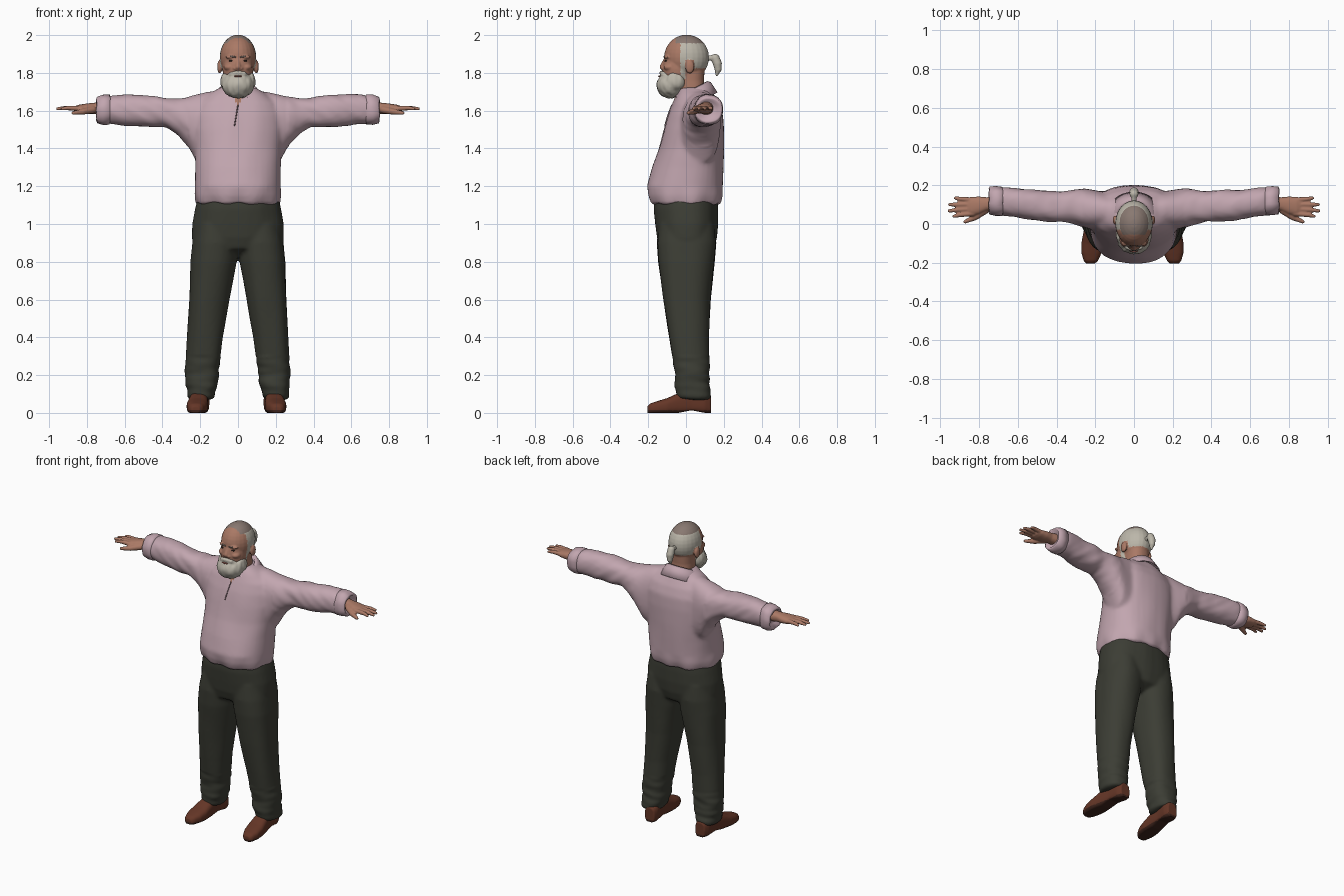
import bpy, bmesh, math
from mathutils import Vector, Matrix, noise

if "Cube" in bpy.data.objects:
    bpy.data.objects.remove(bpy.data.objects["Cube"], do_unlink=True)


def material(name, *rgb):
    m = bpy.data.materials.new(name)
    m.use_nodes = True
    m.diffuse_color = (*rgb, 1)
    bsdf = next(n for n in m.node_tree.nodes if n.type == 'BSDF_PRINCIPLED')
    bsdf.inputs["Base Color"].default_value = (*rgb, 1)
    bsdf.inputs["Roughness"].default_value = 0.8
    return m


SHIRT = material("dusty pink cloth", 0.54, 0.38, 0.43)
SEAM = material("shirt seam", 0.2, 0.13, 0.15)
TROUSER = material("dark olive cloth", 0.045, 0.047, 0.035)
LEATHER = material("brown leather", 0.13, 0.037, 0.02)
SOLE = material("dark sole", 0.05, 0.018, 0.012)
SKIN = material("skin", 0.40, 0.19, 0.13)
BEARD = material("pale grey hair", 0.50, 0.47, 0.40)
CROWN = material("cropped hair", 0.25, 0.19, 0.165)
DARK = material("eye dark", 0.03, 0.02, 0.015)
LIP = material("lip", 0.25, 0.09, 0.07)


def loft(bm, axis, rows, p=2.3, n=36, side=1):
    """Skin rounded sections; each row is position, a min/max, b min/max."""
    rings = []
    for t, a0, a1, b0, b1 in rows:
        ring = []
        for i in range(n):
            ang = math.tau * i / n
            c, s = math.cos(ang), math.sin(ang)
            a = (a0 + a1) / 2 + (a1 - a0) / 2 * math.copysign(abs(c) ** (2 / p), c)
            b = (b0 + b1) / 2 + (b1 - b0) / 2 * math.copysign(abs(s) ** (2 / p), s)
            x, y, z = {'x': (t, a, b), 'y': (a, t, b), 'z': (a, b, t)}[axis]
            ring.append(bm.verts.new((x * side, y, z)))
        rings.append(ring)
    for r, q in zip(rings, rings[1:]):
        for i in range(n):
            bm.faces.new((r[i], r[(i + 1) % n], q[(i + 1) % n], q[i]))
    bm.faces.new(rings[0])
    bm.faces.new(rings[-1])


def blob(bm, loc, size):
    bmesh.ops.create_uvsphere(bm, u_segments=24, v_segments=16, radius=1,
                              matrix=Matrix.Translation(loc) @ Matrix.Diagonal((*size, 1)))


def tube(bm, pts):
    """Chain of tapered segments; each point is x, y, z, radius."""
    for x, y, z, r in pts:
        blob(bm, (x, y, z), (r, r, r))
    for p, q in zip(pts, pts[1:]):
        a, b = Vector(p[:3]), Vector(q[:3])
        m = Matrix.Translation((a + b) / 2) @ (b - a).to_track_quat('Z', 'Y').to_matrix().to_4x4()
        bmesh.ops.create_cone(bm, cap_ends=True, segments=16, radius1=p[3], radius2=q[3],
                              depth=(b - a).length, matrix=m)


def finish(bm, name, mats, voxel=None, smooth=4, fold=None, rule=None):
    """Make the object, fuse its pieces, add cloth folds and colour its faces."""
    bmesh.ops.recalc_face_normals(bm, faces=bm.faces)
    me = bpy.data.meshes.new(name)
    bm.to_mesh(me)
    bm.free()
    ob = bpy.data.objects.new(name, me)
    bpy.context.collection.objects.link(ob)
    if voxel:
        mod = ob.modifiers.new("fuse", 'REMESH')
        mod.mode, mod.voxel_size = 'VOXEL', voxel
        mod = ob.modifiers.new("soften", 'SMOOTH')
        mod.factor, mod.iterations = 0.5, smooth
        ob.data = bpy.data.meshes.new_from_object(ob.evaluated_get(bpy.context.evaluated_depsgraph_get()))
        ob.modifiers.clear()
    me = ob.data
    me.name = name
    if fold:
        moved = [v.co + v.normal * fold(v.co) for v in me.vertices]
        for v, co in zip(me.vertices, moved):
            v.co = co
    me.materials.clear()
    for m in mats:
        me.materials.append(m)
    for f in me.polygons:
        f.use_smooth = True
        f.material_index = rule(f.center, f.normal) if rule else 0
    return ob


# Shirt: body and both sleeves
bm = bmesh.new()
loft(bm, 'z', [(1.105, -.222, .222, -.185, .18), (1.15, -.23, .23, -.202, .192),
               (1.2, -.228, .228, -.207, .194), (1.3, -.226, .226, -.178, .197),
               (1.4, -.23, .23, -.143, .199), (1.5, -.24, .24, -.115, .199),
               (1.58, -.235, .235, -.092, .195), (1.64, -.21, .21, -.07, .175),
               (1.69, -.15, .15, -.05, .145), (1.725, -.09, .09, -.035, .115)])
for s in (1, -1):
    loft(bm, 'x', [(.05, -.02, .16, 1.3, 1.705), (.15, -.03, .17, 1.29, 1.7),
                   (.22, -.03, .18, 1.33, 1.683), (.26, -.015, .182, 1.41, 1.673),
                   (.31, 0, .178, 1.47, 1.668), (.38, .01, .17, 1.51, 1.67),
                   (.48, .015, .175, 1.513, 1.68), (.58, .028, .182, 1.518, 1.692),
                   (.67, .045, .187, 1.53, 1.68), (.71, .052, .185, 1.54, 1.668)], side=s)


def shirt_folds(c):
    x = abs(c.x)
    d = .007 * noise.noise(Vector((c.x * 9, c.y * 7, c.z * 4)))
    if x > .26:
        d += .005 * noise.noise(Vector((c.x * 16 + c.z * 18, c.y * 10, c.z * 8)))
    if c.z < 1.2 and x < .26:
        d += .005 * math.sin(math.atan2(c.y, c.x) * 9) * (1.2 - c.z) / .1
    return d


shirt = finish(bm, "shirt", [SHIRT, SKIN], .011, 6, shirt_folds,
               lambda c, n: int(c.y < .02 and c.z > 1.625 and abs(c.x) < (c.z - 1.62) * .5))

# Placket seam below the collar opening
bm = bmesh.new()
path = []
for i in range(7):
    ok, co, nor, _ = shirt.closest_point_on_mesh(Vector((-.003 * i, -.3, 1.63 - i * .018)))
    near = shirt.ray_cast(Vector((-.003 * i, -.5, 1.63 - i * .018)), Vector((0, 1, 0)))
    path.append((*(near[1] if near[0] else co), .003))
tube(bm, path)
finish(bm, "placket_seam", [SEAM])

# Folded collar, open at the front
bm = bmesh.new()
rows = []
for i in range(41):
    t = i / 20 - 1
    back = (1 + math.cos(t * math.pi)) / 2
    row = []
    for r, turn, drop in ((.078, 2.85, .06), (.083, 2.85, 0), (.098, 2.75, .004), (.136, 2.3, .058)):
        a = t * turn
        row.append(bm.verts.new((math.sin(a) * r * 1.03, .035 + math.cos(a) * r * .95,
                                 1.685 + .068 * back - drop)))
    rows.append(row)
for a, b in zip(rows, rows[1:]):
    for j in range(3):
        bm.faces.new((a[j], a[j + 1], b[j + 1], b[j]))
collar = finish(bm, "collar", [SHIRT])
mod = collar.modifiers.new("cloth thickness", 'SOLIDIFY')
mod.thickness, mod.offset = .007, 0

for s, label in ((1, "left"), (-1, "right")):
    # Rolled cuff, hollow at the wrist
    bm = bmesh.new()
    loft(bm, 'x', [(.675, .052, .18, 1.54, 1.672), (.68, .043, .193, 1.525, 1.685),
                   (.715, .044, .196, 1.524, 1.682), (.745, .05, .192, 1.533, 1.672),
                   (.75, .06, .182, 1.545, 1.66), (.725, .07, .165, 1.56, 1.65)], side=s)
    finish(bm, label + "_cuff", [SHIRT],
           fold=lambda c: .005 * noise.noise(Vector((c.x * 12, c.y * 25, c.z * 25))))

    # Hand with spread fingers
    bm = bmesh.new()
    loft(bm, 'x', [(.69, .07, .15, 1.575, 1.65), (.76, .068, .138, 1.583, 1.642),
                   (.8, .05, .142, 1.583, 1.638), (.84, .042, .14, 1.588, 1.632),
                   (.862, .05, .132, 1.595, 1.625)], side=s, n=24)
    for y0, x1, y1 in ((.054, .93, .04), (.078, .955, .068), (.101, .952, .1), (.124, .922, .134)):
        tube(bm, [(s * .83, y0, 1.612, .014), (s * (.87 + x1) / 2, (y0 + y1) / 2, 1.614, .012),
                  (s * x1, y1, 1.61, .009)])
    tube(bm, [(s * .77, .07, 1.605, .02), (s * .82, .035, 1.595, .016), (s * .872, .012, 1.588, .01)])
    finish(bm, label + "_hand", [SKIN], .005, 3)

    # Shoe with toes turned slightly outward
    bm = bmesh.new()
    loft(bm, 'y', [(y, -w, w, -.008, h) for y, w, h in
                   ((-.205, .022, .035), (-.19, .037, .05), (-.15, .052, .063), (-.1, .057, .078),
                    (-.04, .051, .105), (.03, .045, .125), (.1, .046, .12), (.132, .034, .095))], p=2.8)
    for v in bm.verts:
        v.co.x = s * (v.co.x + .198 - v.co.y * .09) - .008
        arch = .014 if .0 < v.co.y < .05 else 0
        v.co.z = max(v.co.z, arch)
    finish(bm, label + "_shoe", [LEATHER, SOLE], .006, 3,
           rule=lambda c, n: int(c.z < .014))

# Trousers: hips and both legs
bm = bmesh.new()
loft(bm, 'z', [(.83, -.12, .12, -.06, .08), (.87, -.235, .235, -.135, .145),
               (.93, -.242, .242, -.152, .163), (1.0, -.24, .24, -.16, .17),
               (1.08, -.226, .226, -.168, .17), (1.14, -.212, .212, -.165, .165)])
for s in (1, -1):
    loft(bm, 'z', [(.075, .132, .262, -.045, .128), (.11, .122, .27, -.055, .128),
                   (.15, .108, .275, -.062, .124), (.2, .103, .277, -.06, .12),
                   (.4, .08, .268, -.09, .12), (.6, .046, .259, -.12, .13),
                   (.8, .008, .252, -.145, .15), (.9, .0, .24, -.15, .16),
                   (1.0, .02, .22, -.14, .15)], side=s)


def trouser_folds(c):
    d = .006 * noise.noise(Vector((c.x * 10, c.y * 10, c.z * 2.5)))
    if c.z < .3:
        d += .007 * noise.noise(Vector((c.x * 8, c.y * 8, c.z * 28)))
    return d


finish(bm, "trousers", [TROUSER], .01, 5, trouser_folds)

# Head: skull, face, nose, brow, ears and neck
bm = bmesh.new()
blob(bm, (0, .003, 1.882), (.097, .119, .12))
blob(bm, (0, -.042, 1.82), (.082, .084, .12))
loft(bm, 'z', [(1.6, -.09, .09, -.03, .11), (1.68, -.072, .072, -.035, .1),
               (1.76, -.068, .068, -.05, .095), (1.84, -.07, .07, -.05, .1)])
tube(bm, [(0, -.107, 1.872, .011), (0, -.125, 1.832, .015), (0, -.12, 1.824, .013)])
for s in (1, -1):
    blob(bm, (s * .016, -.119, 1.824), (.012, .013, .01))
    blob(bm, (s * .035, -.099, 1.884), (.032, .017, .01))
    blob(bm, (s * .045, -.085, 1.83), (.03, .034, .02))
    blob(bm, (s * .097, .02, 1.832), (.013, .024, .036))


def head_colour(c, n):
    if c.z > 1.957 and c.y > -.055:
        return 2
    low = 1.87 if c.y < .045 else 1.825
    if c.y > -.028 and c.z > low:
        return 1
    sideburn = -.03 < c.y < -.004 and abs(c.x) > .06 and c.z > 1.77
    return int(sideburn)


finish(bm, "head", [SKIN, BEARD, CROWN], .005, 3, rule=head_colour)

# Full beard and moustache
bm = bmesh.new()
blob(bm, (0, -.084, 1.735), (.086, .072, .07))
for s in (1, -1):
    blob(bm, (s * .06, -.058, 1.755), (.033, .052, .05))
    tube(bm, [(s * .008, -.127, 1.8, .013), (s * .035, -.118, 1.793, .014), (s * .055, -.095, 1.77, .013)])
finish(bm, "beard", [BEARD], .006, 4,
       lambda c: .004 * noise.noise(Vector((c.x * 50, c.y * 50, c.z * 18))))

# Ponytail
bm = bmesh.new()
tube(bm, [(0, .112, 1.875, .014), (0, .135, 1.882, .013), (0, .155, 1.878, .023),
          (0, .166, 1.85, .024), (0, .17, 1.82, .019), (0, .163, 1.79, .008)])
finish(bm, "ponytail", [BEARD], .005, 3)

# Eyes, eyebrows and mouth
for s, label in ((1, "left"), (-1, "right")):
    bm = bmesh.new()
    blob(bm, (s * .035, -.105, 1.864), (.014, .009, .005))
    finish(bm, label + "_eye", [DARK])
    bm = bmesh.new()
    tube(bm, [(s * .015, -.115, 1.884, .004), (s * .035, -.113, 1.888, .005), (s * .058, -.094, 1.884, .003)])
    finish(bm, label + "_eyebrow", [CROWN])
bm = bmesh.new()
blob(bm, (0, -.139, 1.782), (.022, .008, .005))
finish(bm, "mouth", [LIP])
